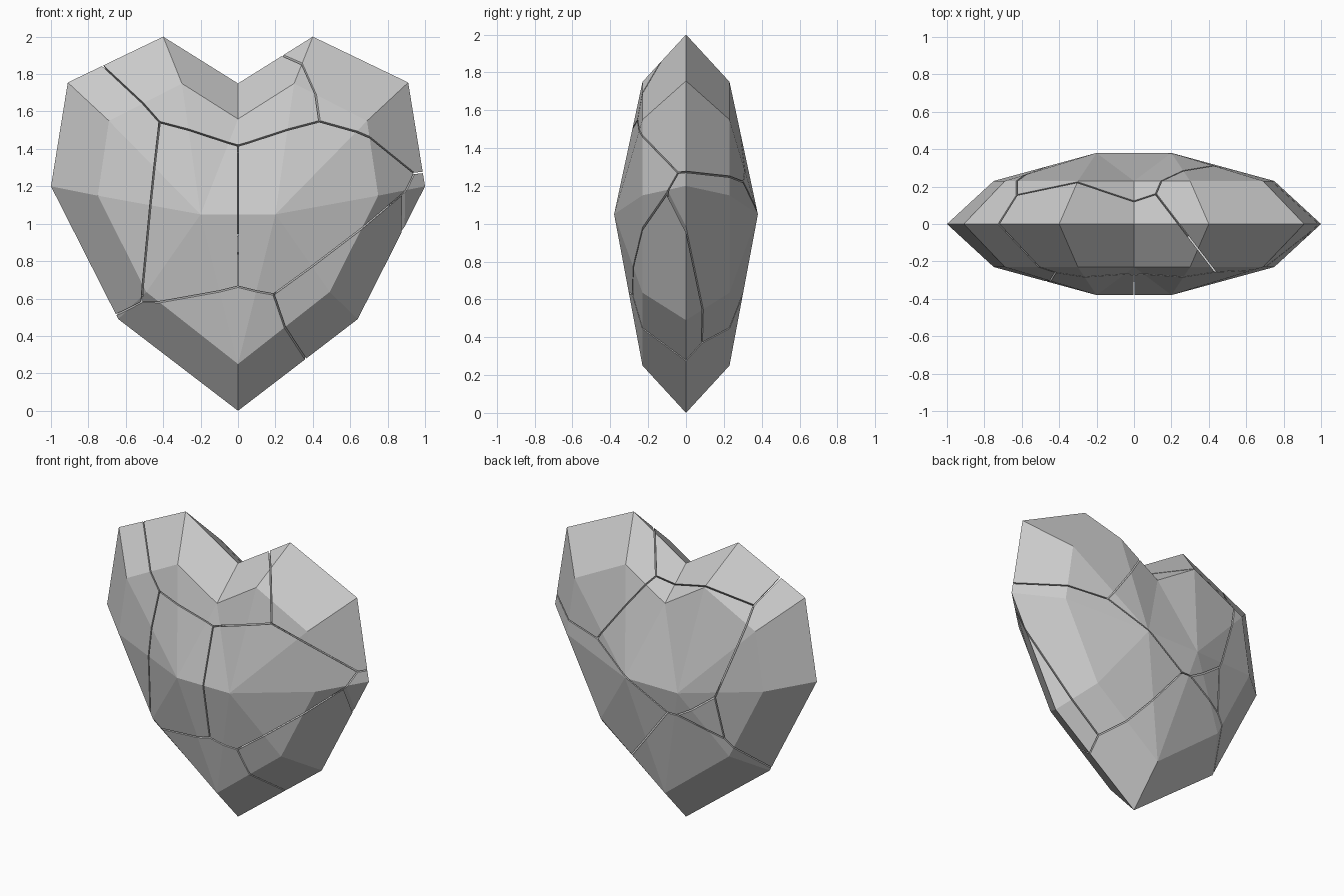
import bpy, bmesh
from mathutils import Vector

if "Cube" in bpy.data.objects:
    bpy.data.objects.remove(bpy.data.objects["Cube"])

# Right half of the heart outline (y = 0) and of the inner bevel ring, bottom to notch
OUTER = [(0, 0), (0.64, 0.49), (1.0, 1.2), (0.91, 1.755), (0.4, 2.0), (0, 1.75)]
INNER = [(0, 0.25), (0.49, 0.635), (0.75, 1.15), (0.69, 1.55), (0.3, 1.75), (0, 1.56)]
RING_Y, PEAK = 0.23, (0.2, 0.38, 1.05)
GAP = 0.004  # half width of a crack

# One centre per shard; cracks lie midway between neighbouring centres
SHARDS = {
    "top_shard": (0.0, -0.061, 1.74),
    "upper_right_shard": (0.36, 0.215, 1.74),
    "back_shard": (0.0, 0.22, 1.473),
    "left_shard": (-0.725, -0.22, 1.145),
    "front_left_shard": (-0.2, -0.25, 1.09),
    "front_right_shard": (0.2, -0.25, 1.09),
    "back_right_shard": (0.47, 0.22, 0.69),
    "lower_right_shard": (0.62, -0.13, 0.51),
    "bottom_shard": (0.0, 0.05, 0.35),
}


def ring(bm, half, y):
    full = half + [(-x, z) for x, z in half[-2:0:-1]]
    return [bm.verts.new((x, y, z)) for x, z in full]


def heart():
    """Whole faceted heart: outline, bevel ring and two peaks on each side."""
    bm = bmesh.new()
    outer = ring(bm, OUTER, 0)
    n = len(outer)
    for s in (-1, 1):
        inner = ring(bm, INNER, s * RING_Y)
        right, left = (bm.verts.new((k * PEAK[0], s * PEAK[1], PEAK[2])) for k in (1, -1))
        for i in range(n):
            j = (i + 1) % n
            bm.faces.new((outer[i], outer[j], inner[j], inner[i]))
            bm.faces.new((inner[i], inner[j], right if i < n // 2 else left))
        bm.faces.new((inner[0], right, left))
        bm.faces.new((inner[n // 2], left, right))
    bmesh.ops.recalc_face_normals(bm, faces=bm.faces[:])
    return bm


# Cut a shard for every centre and cap the cut faces
for name, centre in SHARDS.items():
    bm = heart()
    c = Vector(centre)
    for other in SHARDS.values():
        if other == centre:
            continue
        o = Vector(other)
        normal = (o - c).normalized()
        bmesh.ops.bisect_plane(
            bm, geom=bm.verts[:] + bm.edges[:] + bm.faces[:], dist=1e-6,
            plane_co=(c + o) / 2 - normal * GAP, plane_no=normal, clear_outer=True)
        rim = [e for e in bm.edges if e.is_boundary]
        if rim:
            bmesh.ops.holes_fill(bm, edges=rim, sides=0)
    bmesh.ops.recalc_face_normals(bm, faces=bm.faces[:])
    mesh = bpy.data.meshes.new(name)
    bm.to_mesh(mesh)
    bm.free()
    bpy.context.collection.objects.link(bpy.data.objects.new(name, mesh))
